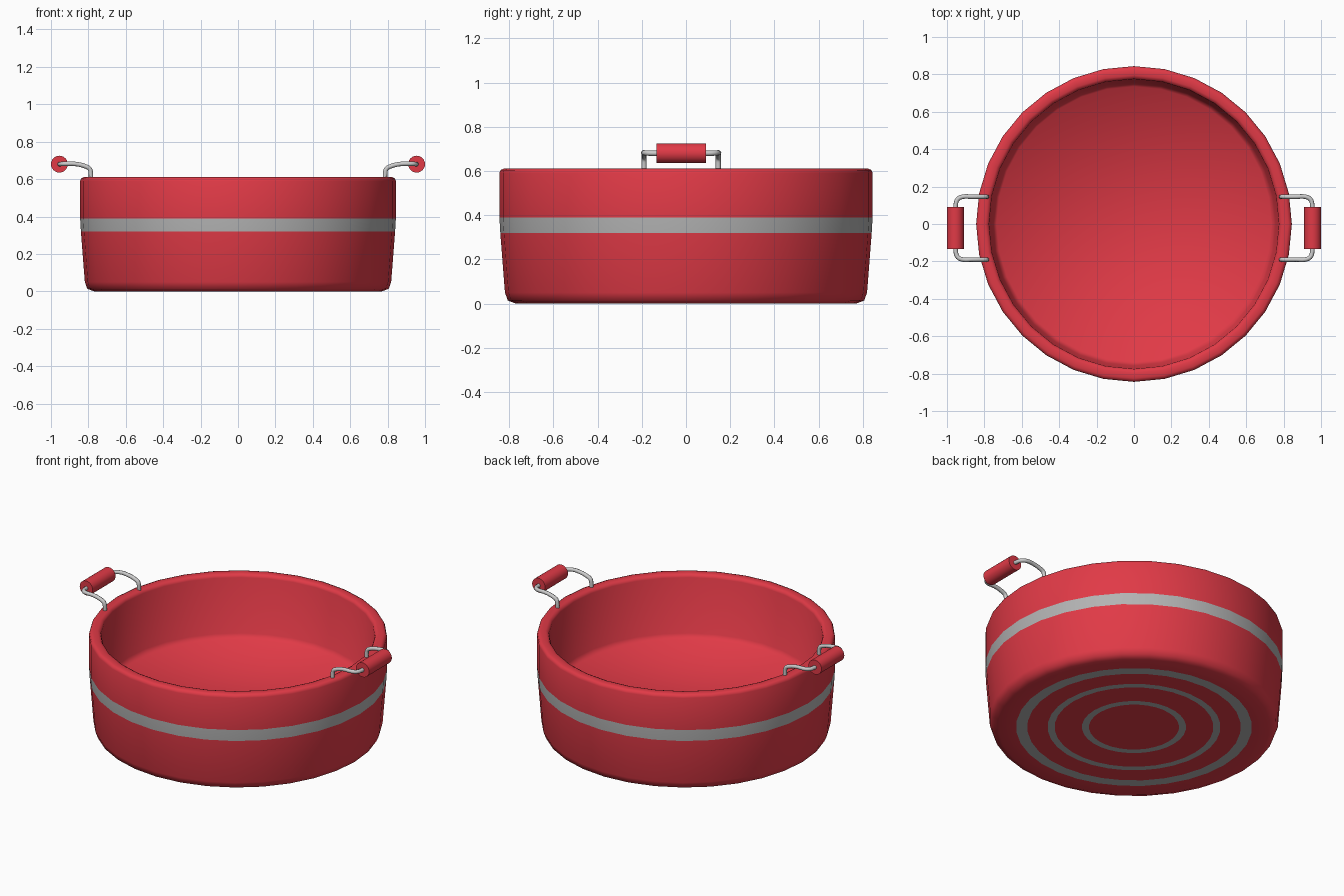
import bpy, bmesh, math

if "Cube" in bpy.data.objects:
    bpy.data.objects.remove(bpy.data.objects["Cube"])

SIDES = 32


def material(name, rgb):
    m = bpy.data.materials.new(name)
    m.diffuse_color = (*rgb, 1)
    m.use_nodes = True
    m.node_tree.nodes["Principled BSDF"].inputs["Base Color"].default_value = m.diffuse_color
    return m


red = material("red_enamel", (0.75, 0.042, 0.062))
grey = material("grey_metal", (0.45, 0.45, 0.45))


def lathe(name, profile, mats):
    """Spin (radius, z, material of the strip that follows); cap both ends."""
    bm = bmesh.new()
    rings = []
    for r, z, _ in profile:
        rings.append([bm.verts.new((r * math.cos(2 * math.pi * i / SIDES),
                                    r * math.sin(2 * math.pi * i / SIDES), z))
                      for i in range(SIDES)])
    bm.faces.new(rings[0][::-1])
    for a, b, (_, _, mat) in zip(rings, rings[1:], profile):
        for i in range(SIDES):
            j = (i + 1) % SIDES
            bm.faces.new((a[i], a[j], b[j], b[i])).material_index = mat
    bm.faces.new(rings[-1])
    bmesh.ops.recalc_face_normals(bm, faces=bm.faces)
    for f in bm.faces:
        f.smooth = True
    me = bpy.data.meshes.new(name)
    bm.to_mesh(me)
    bm.free()
    for m in mats:
        me.materials.append(m)
    ob = bpy.data.objects.new(name, me)
    bpy.context.collection.objects.link(ob)
    return ob


# Pot body: ringed base, tapered wall with grey band, rim, inner wall and floor
FLOOR = 0.22
lathe("pot_body", [
    (0.255, 0, 1), (0.295, 0, 0), (0.45, 0, 1), (0.49, 0, 0),
    (0.605, 0, 1), (0.668, 0, 0), (0.77, 0, 0), (0.806, 0.014, 0),
    (0.819, 0.05, 0), (0.84, 0.32, 1), (0.844, 0.39, 0), (0.844, 0.59, 0),
    (0.839, 0.604, 0), (0.825, 0.61, 0), (0.795, 0.61, 0), (0.781, 0.604, 0),
    (0.775, 0.59, 0), (0.757, FLOOR + 0.03, 0), (0.735, FLOOR, 0),
], [red, grey])

# Handles: bent wire with a red grip, one on each side
Y0, HALF = -0.022, 0.168
side_path = [(0.787, 1, 0.58), (0.787, 1, 0.63), (0.793, 1, 0.655),
             (0.815, 1, 0.668), (0.87, 1, 0.681), (0.915, 1, 0.682),
             (0.943, 0.92, 0.681), (0.953, 0.75, 0.68)]
path = side_path + [(x, -k, z) for x, k, z in reversed(side_path)]

for label, s in (("right", 1), ("left", -1)):
    cu = bpy.data.curves.new(label + "_handle_wire", "CURVE")
    cu.dimensions = "3D"
    cu.bevel_depth = 0.012
    cu.bevel_resolution = 2
    cu.use_fill_caps = True
    sp = cu.splines.new("BEZIER")
    sp.resolution_u = 3
    sp.bezier_points.add(len(path) - 1)
    for p, (x, k, z) in zip(sp.bezier_points, path):
        p.co = (s * x, Y0 + HALF * k, z)
        p.handle_left_type = p.handle_right_type = "AUTO"
    bpy.context.collection.objects.link(
        bpy.data.objects.new(label + "_handle_wire", cu))

    bpy.ops.mesh.primitive_cylinder_add(
        vertices=24, radius=0.045, depth=0.225,
        location=(s * 0.955, Y0, 0.68), rotation=(math.pi / 2, 0, 0))
    grip = bpy.context.object
    grip.name = label + "_handle_grip"
    grip.data.materials.append(red)
    bpy.ops.object.shade_smooth_by_angle()
